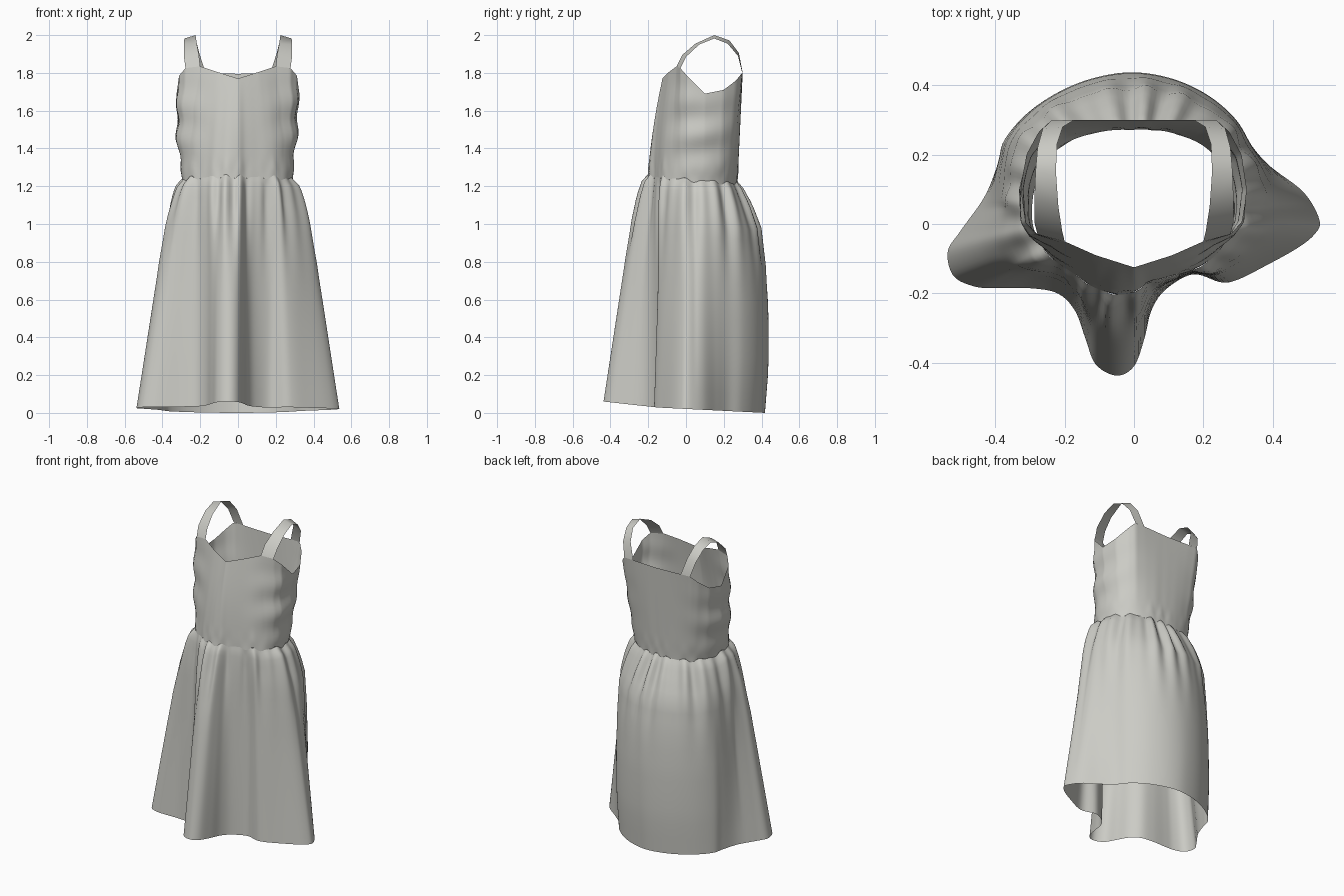
import bpy, bmesh, math
from mathutils import Vector

if "Cube" in bpy.data.objects:
    bpy.data.objects.remove(bpy.data.objects["Cube"])

CY = 0.05          # centre of the polar sections
COLS = 220

fabric = bpy.data.materials.new("pale_grey_fabric")
fabric.diffuse_color = (0.60, 0.60, 0.56, 1)
fabric.use_nodes = True
fabric.node_tree.nodes["Principled BSDF"].inputs["Base Color"].default_value = fabric.diffuse_color


def smooth_closed(pts, steps=16):
    """Closed Catmull-Rom curve through the points."""
    p = [Vector(q) for q in pts]
    n, out = len(p), []
    for i in range(n):
        a, b, c, d = p[i - 1], p[i], p[(i + 1) % n], p[(i + 2) % n]
        for k in range(steps):
            t = k / steps
            out.append(0.5 * (2 * b + (c - a) * t + (2 * a - 5 * b + 4 * c - d) * t * t
                              + (3 * b - a - 3 * c + d) * t ** 3))
    return out


def angle(p):
    """Angle from the front centre, counter-clockwise."""
    return math.atan2(p[0], CY - p[1]) % math.tau


def lookup(pts):
    """Point of a closed outline as a function of angle."""
    tab = sorted(((angle(p), Vector(p)) for p in pts), key=lambda q: q[0])
    tab = [(tab[-1][0] - math.tau, tab[-1][1])] + tab + [(tab[0][0] + math.tau, tab[0][1])]

    def f(a):
        a %= math.tau
        for (a0, p0), (a1, p1) in zip(tab, tab[1:]):
            if a0 <= a <= a1:
                return p0.lerp(p1, (a - a0) / max(a1 - a0, 1e-9))
    return f


def interp(tab, t):
    for (t0, v0), (t1, v1) in zip(tab, tab[1:]):
        if t <= t1:
            return v0 + (v1 - v0) * (t - t0) / (t1 - t0)
    return tab[-1][1]


def mirror_ring(half):
    return half + [(-p[0],) + tuple(p[1:]) for p in half[-2:0:-1]]


def sheet(name, rows, closed, sharp=60):
    """Skin a grid of points as a thin cloth surface."""
    bm = bmesh.new()
    g = [[bm.verts.new(p) for p in r] for r in rows]
    n = len(rows[0])
    for a, b in zip(g, g[1:]):
        for i in range(n if closed else n - 1):
            j = (i + 1) % n
            bm.faces.new((a[i], a[j], b[j], b[i]))
    me = bpy.data.meshes.new(name)
    bm.to_mesh(me)
    bm.free()
    me.materials.append(fabric)
    ob = bpy.data.objects.new(name, me)
    bpy.context.collection.objects.link(ob)
    bpy.context.view_layer.objects.active = ob
    ob.select_set(True)
    bpy.ops.object.shade_smooth_by_angle(angle=math.radians(sharp))
    ob.select_set(False)


# Outlines: hem with deep folds, waist, and upper edge with armholes
hem_pts = [(.535, .01), (.49, .09), (.40, .16), (.33, .22), (.28, .29), (.20, .355), (.10, .40),
           (0, .418), (-.10, .405), (-.20, .37), (-.30, .31), (-.37, .24), (-.39, .18), (-.43, .08),
           (-.50, -.02), (-.537, -.08), (-.52, -.15), (-.46, -.18), (-.40, -.185), (-.30, -.185),
           (-.22, -.20), (-.17, -.25), (-.14, -.33), (-.11, -.405), (-.05, -.437), (0, -.41),
           (.03, -.33), (.05, -.25), (.09, -.19), (.17, -.145), (.25, -.168), (.30, -.16),
           (.38, -.12), (.47, -.07), (.52, -.03)]
waist_pts = [(-.05, -.203), (0, -.195), (.04, -.172), (.10, -.152), (.17, -.132), (.24, -.085),
             (.28, -.01), (.288, .06), (.265, .15), (.20, .225), (.10, .265), (0, .272),
             (-.10, .265), (-.20, .23), (-.27, .155), (-.293, .06), (-.287, -.02), (-.24, -.095),
             (-.17, -.145), (-.12, -.18)]
top_half = [(0, -.125, 1.77), (.11, -.09, 1.805), (.20, -.05, 1.835), (.278, -.03, 1.825),
            (.312, .005, 1.785), (.325, .10, 1.69), (.31, .20, 1.71), (.275, .265, 1.76),
            (.24, .297, 1.80), (.17, .30, 1.80), (0, .30, 1.795)]
hem_curve = smooth_closed([(x, y, 0) for x, y in hem_pts])
hem = lookup(hem_curve)
waist = lookup(smooth_closed([(x, y, 0) for x, y in waist_pts]))
top = lookup(mirror_ring(top_half))

# Columns follow the hem by length, so the folds get enough of them
dist = [0]
for a, b in zip(hem_curve, hem_curve[1:] + hem_curve[:1]):
    dist.append(dist[-1] + (b - a).length)
loop = list(zip(dist, hem_curve + hem_curve[:1]))
thetas = sorted(angle(interp(loop, dist[-1] * i / COLS)) for i in range(COLS))

# Hem angle to waist angle in degrees, so the front folds hang straight down
plumb = [(-180, -180), (-80, -80), (-63, -65), (-52, -56), (-41, -49), (-29.5, -41), (-20, -30),
         (0, 0), (4.5, 7), (9.5, 14), (20, 25), (41, 43), (60, 60), (180, 180)]


def warp(a):
    d = math.degrees(a)
    return math.radians(interp(plumb, d - 360 if d > 180 else d))


def gathers(a):
    return (math.sin(15 * a + 1.6 * math.sin(2 * a)) + 0.7 * math.sin(23 * a + 1)) / 1.7


def seam(a):
    p = waist(a)
    return Vector((p.x, p.y, 1.235 - 0.08 * p.y + 0.012 * gathers(a)))


# Skirt: flares from the gathered waist to the folded hem
flare = [(0, 0), (.03, .10), (.08, .18), (.2, .34), (.36, .5), (.68, .75), (1, 1)]
back_fill = [(0, 0), (.04, .012), (.1, .037), (.2, .07), (.36, .076), (.55, .07), (.8, .042), (1, 0)]
gather_amp = [(0, .002), (.03, .011), (.1, .015), (.2, .010), (.35, .003), (.5, 0), (1, 0)]
rows = []
for t in [0, .015, .03, .05, .08, .11, .15, .2, .25, .3, .36, .44, .52, .6, .68, .76, .84, .92, 1]:
    row = []
    for th in thetas:
        a = warp(th)
        w, h = seam(a), hem(th)
        h = Vector((h.x, h.y, 0.021 - 0.05 * h.y + 0.06 * max(0, -0.15 - h.y)))
        p = w.lerp(h, interp(flare, t))
        p.z = w.z + (h.z - w.z) * t
        out = Vector((math.sin(a), -math.cos(a), 0))
        back = max(0, -math.cos(a)) ** 0.7
        puff = 0.016 * interp([(0, 0), (.04, .8), (.15, 1), (.4, .3), (1, 0)], t)
        p += out * (interp(gather_amp, t) * gathers(a) + back * interp(back_fill, t)
                    + puff * abs(math.sin(a)) ** 2)
        row.append(p)
    rows.append(row)
sheet("skirt", rows, True, 80)

# Bodice: waist to neckline and armholes, creased at the sides
rows = []
for k in range(25):
    t = k / 24
    row = []
    for th in thetas:
        a = warp(th)
        p = seam(a).lerp(top(a), t)
        out = Vector((math.sin(a), -math.cos(a), 0))
        side = abs(math.sin(a)) ** 6
        env = math.sin(math.pi * t)
        crease = math.sin(p.z * 31 + 1.5 * math.cos(a) + (0.6 if a < 0 else 0))
        bust = 0.012 * env * max(0, math.cos(a))
        tuck = 0.005 * gathers(a) * max(0, 1 - t * 5) * min(1, t * 12)
        p += out * (env * side * ((0.016 if a < 0 else 0.006) + 0.010 * crease) + bust + tuck)
        row.append(p)
    rows.append(row)
sheet("bodice", rows, True, 80)

# Shoulder straps: flat bands arching from front to back
inner = [(.20, -.05, 1.833), (.207, -.02, 1.895), (.218, .05, 1.955), (.225, .15, 2.0),
         (.222, .23, 1.972), (.205, .28, 1.905), (.172, .30, 1.80)]
outer = [(.278, -.03, 1.825), (.286, .0, 1.885), (.287, .07, 1.95), (.284, .15, 1.982),
         (.278, .22, 1.955), (.263, .275, 1.89), (.238, .298, 1.80)]
for name, s in (("right_strap", 1), ("left_strap", -1)):
    sheet(name, [[(s * x, y, z) for x, y, z in e] for e in (inner, outer)], False, 50)
